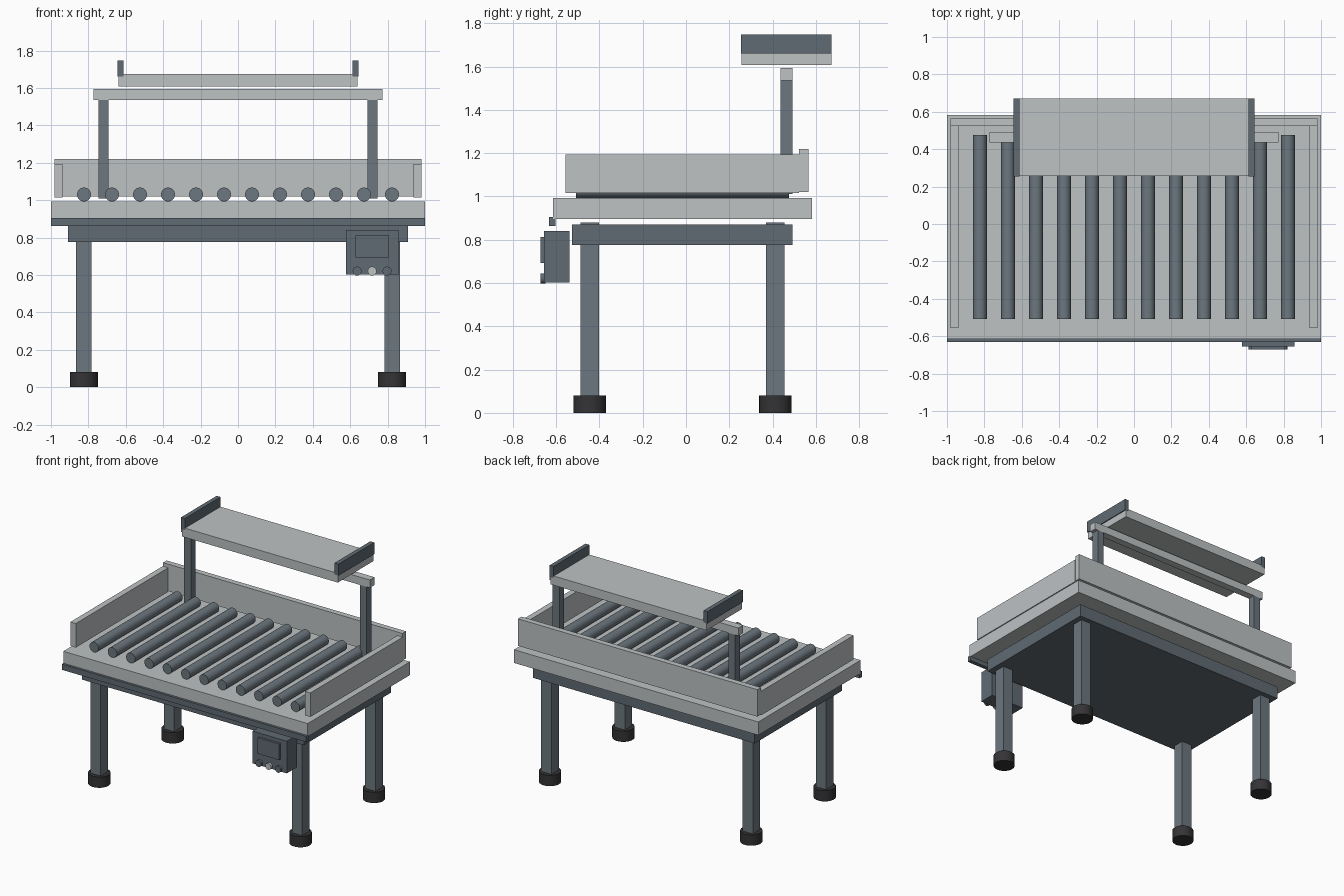
import bpy
import bmesh
from math import radians
from mathutils import Matrix

cube = bpy.data.objects.get("Cube")
if cube:
    bpy.data.objects.remove(cube, do_unlink=True)


def material(name, rgb):
    mat = bpy.data.materials.new(name)
    mat.use_nodes = True
    mat.diffuse_color = (*rgb, 1)
    mat.node_tree.nodes["Principled BSDF"].inputs["Base Color"].default_value = (*rgb, 1)
    return mat


light = material("light steel", (0.51, 0.54, 0.55))
steel = material("blue grey steel", (0.15, 0.185, 0.21))
dark = material("dark blue grey", (0.115, 0.145, 0.17))
rubber = material("black rubber", (0.035, 0.033, 0.036))


def finish(name, bm, mat):
    mesh = bpy.data.meshes.new(name)
    bm.to_mesh(mesh)
    bm.free()
    mesh.materials.append(mat)
    obj = bpy.data.objects.new(name, mesh)
    bpy.context.collection.objects.link(obj)
    return obj


def box(name, x, y, z, mat):
    """Box from (min, max) pairs."""
    bm = bmesh.new()
    bmesh.ops.create_cube(bm, size=1)
    for v in bm.verts:
        for i, (lo, hi) in enumerate((x, y, z)):
            v.co[i] = lo if v.co[i] < 0 else hi
    return finish(name, bm, mat)


def cylinder(name, centre, radius, length, mat, along_y=False, sides=32):
    bm = bmesh.new()
    turn = Matrix.Rotation(radians(90), 4, "X") if along_y else Matrix()
    bmesh.ops.create_cone(bm, cap_ends=True, segments=sides, radius1=radius,
                          radius2=radius, depth=length,
                          matrix=Matrix.Translation(centre) @ turn)
    for f in bm.faces:
        f.smooth = len(f.verts) == 4
    for e in bm.edges:
        e.smooth = all(len(f.verts) == 4 for f in e.link_faces)
    return finish(name, bm, mat)


def mirrored_x(side, lo, hi):
    return (lo, hi) if side > 0 else (-hi, -lo)


# Base frame, table bed and front trim
box("base_frame", (-0.908, 0.908), (-0.527, 0.493), (0.775, 0.87), dark)
box("table_bed", (-1, 1), (-0.614, 0.583), (0.895, 0.993), light)
box("front_trim", (-1, 1), (-0.632, -0.602), (0.863, 0.905), dark)

# Legs and feet
for side, x_name in ((1, "left"), (-1, "right")):
    for y, y_name in ((-0.445, "front"), (0.413, "back")):
        label = f"{y_name}_{x_name}"
        box(f"{label}_leg", mirrored_x(side, 0.782, 0.866),
            (y - 0.043, y + 0.043), (0.04, 0.88), steel)
        cylinder(f"{label}_foot", (side * 0.824, y, 0.04), 0.075, 0.08, rubber)

# Rollers
for i in range(12):
    x = (i - 5.5) * 0.1497
    cylinder(f"roller_{i + 1}", (x, -0.016, 1.03), 0.037, 0.982, steel, along_y=True)

# Guard rails around the rollers
box("back_guard", (-0.98, 0.98), (0.523, 0.565), (1.02, 1.22), light)
for side, x_name in ((1, "left"), (-1, "right")):
    box(f"{x_name}_guard", mirrored_x(side, 0.938, 0.982),
        (-0.557, 0.523), (1.015, 1.193), light)

# Overhead shelf with posts
for side, x_name in ((1, "left"), (-1, "right")):
    box(f"{x_name}_post", mirrored_x(side, 0.692, 0.747),
        (0.437, 0.492), (1.01, 1.535), steel)
    box(f"{x_name}_shelf_end", mirrored_x(side, 0.613, 0.645),
        (0.255, 0.672), (1.66, 1.747), dark)
box("cross_bar", (-0.773, 0.773), (0.437, 0.492), (1.535, 1.593), light)
box("shelf", (-0.638, 0.638), (0.256, 0.671), (1.607, 1.675), light)

# Control box with screen and knobs
box("control_box", (0.577, 0.858), (-0.655, -0.537), (0.602, 0.84), dark)
box("control_screen", (0.629, 0.807), (-0.672, -0.65), (0.693, 0.812), dark)
for x, mat in ((0.637, dark), (0.717, light), (0.797, dark)):
    cylinder(f"knob_{mat.name.split()[0]}", (x, -0.661, 0.621), 0.024, 0.022,
             mat, along_y=True, sides=16)
